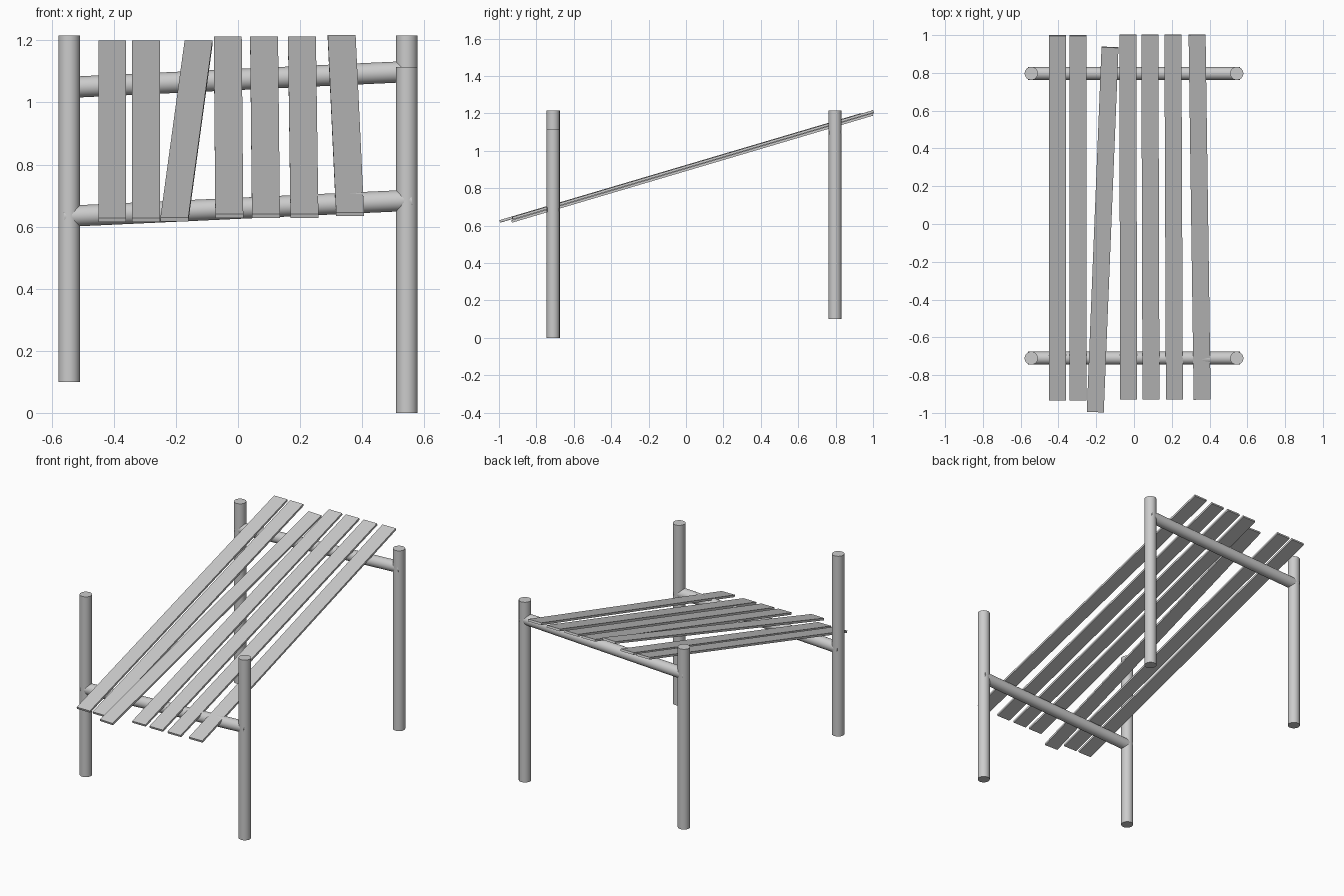
import bpy
from mathutils import Vector, Matrix

if "Cube" in bpy.data.objects:
    bpy.data.objects.remove(bpy.data.objects["Cube"])


def rod(name, a, b, radius):
    """Smooth round pole between two points."""
    a, b = Vector(a), Vector(b)
    d = b - a
    bpy.ops.mesh.primitive_cylinder_add(vertices=32, radius=radius, depth=d.length)
    ob = bpy.context.object
    ob.name = name
    ob.matrix_world = Matrix.Translation((a + b) / 2) @ d.to_track_quat('Z', 'Y').to_matrix().to_4x4()
    bpy.ops.object.shade_smooth_by_angle()
    return ob


def slat(name, a, b, width, thick):
    """Flat board whose top surface centre line runs from a to b."""
    a, b = Vector(a), Vector(b)
    along = (b - a).normalized()
    side = along.cross(Vector((0, 0, 1))).normalized()
    up = side.cross(along)
    rot = Matrix((side, along, up)).transposed().to_4x4()
    bpy.ops.mesh.primitive_cube_add(size=1)
    ob = bpy.context.object
    ob.name = name
    ob.data.transform(Matrix.Diagonal((width, (b - a).length, thick, 1)))
    ob.matrix_world = Matrix.Translation((a + b) / 2 - up * thick / 2) @ rot
    return ob


# Four posts; the front right one is sunk lower than the others
FRONT, BACK, PX = -0.71, 0.797, 0.544
for name, x, y, z in [("front_left_post", -PX, FRONT, 0.1), ("front_right_post", PX, FRONT, 0.0),
                      ("back_left_post", -PX, BACK, 0.1), ("back_right_post", PX, BACK, 0.1)]:
    rod(name, (x, y, z), (x, y, z + 1.115), 0.035)

# Slightly tilted cross rails
rod("front_rail", (-0.56, FRONT, 0.633), (0.56, FRONT, 0.685), 0.034)
rod("back_rail", (-0.56, BACK, 1.048), (0.56, BACK, 1.1), 0.034)

# Sloping slats: front x, back x, front y, front z, back z
slats = [(-0.405, -0.405, -0.934, 0.628, 1.200),
         (-0.296, -0.296, -0.934, 0.628, 1.200),
         (-0.205, -0.127, -0.996, 0.629, 1.200),
         (-0.028, -0.033, -0.930, 0.641, 1.213),
         (0.090, 0.084, -0.930, 0.641, 1.213),
         (0.214, 0.206, -0.930, 0.641, 1.213),
         (0.361, 0.334, -0.930, 0.646, 1.217)]
for i, (xf, xb, yf, zf, zb) in enumerate(slats):
    slat(f"slat_{i + 1}", (xf, yf, zf), (xb, yf + 1.93, zb), 0.09, 0.013)
